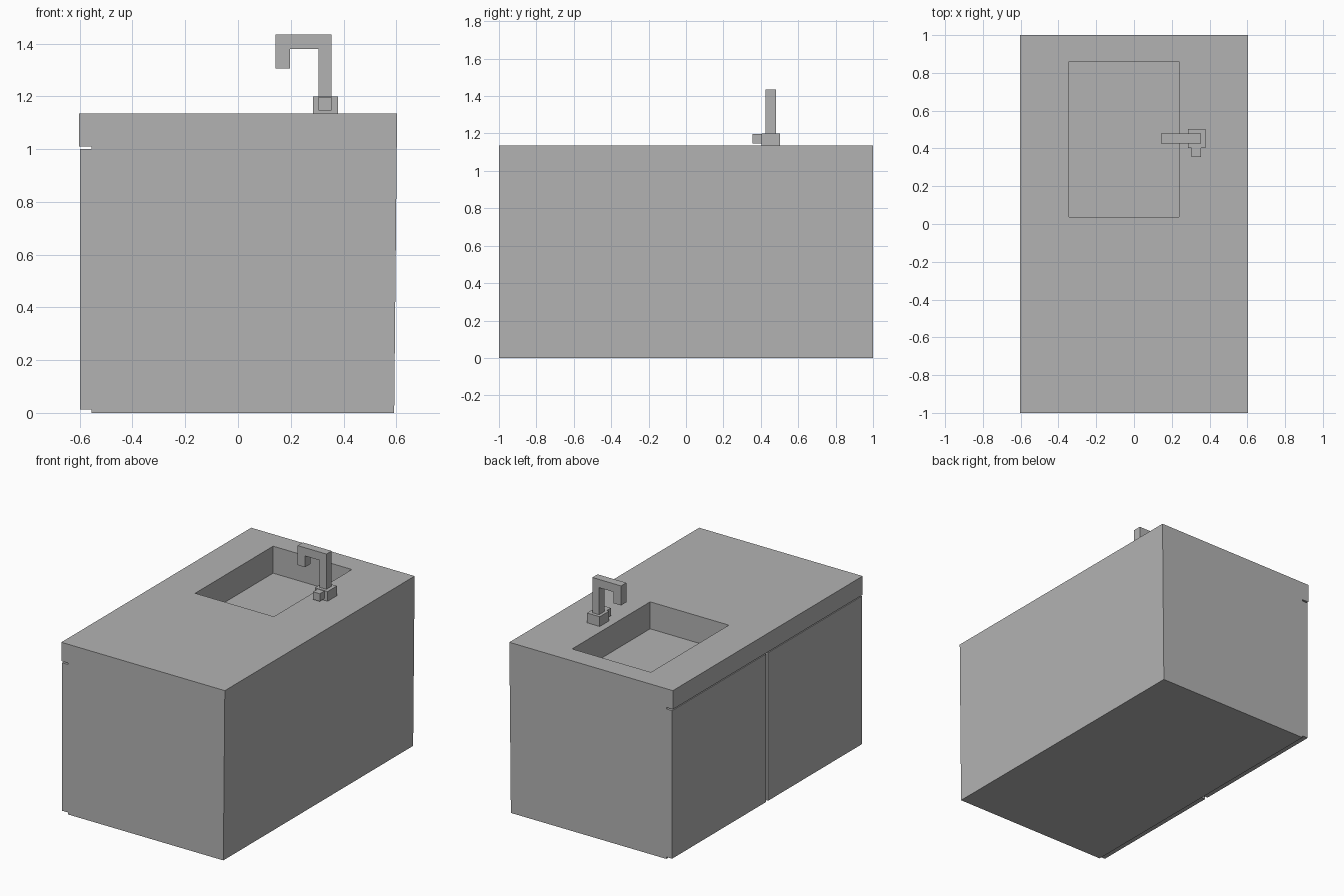
import bpy
import bmesh
from mathutils import Vector

default = bpy.data.objects.get("Cube")
if default:
    bpy.data.objects.remove(default, do_unlink=True)

grey = bpy.data.materials.new("plain grey")
grey.use_nodes = True
colour = (0.45, 0.45, 0.45, 1)
grey.diffuse_color = colour
grey.node_tree.nodes["Principled BSDF"].inputs["Base Color"].default_value = colour


def prism(name, profile, y0, y1):
    """Extrude an (x, z) profile along y."""
    bm = bmesh.new()
    face = bm.faces.new([bm.verts.new((x, y0, z)) for x, z in profile])
    ext = bmesh.ops.extrude_face_region(bm, geom=[face])
    moved = [v for v in ext["geom"] if isinstance(v, bmesh.types.BMVert)]
    bmesh.ops.translate(bm, verts=moved, vec=Vector((0, y1 - y0, 0)))
    bmesh.ops.recalc_face_normals(bm, faces=bm.faces)
    mesh = bpy.data.meshes.new(name)
    bm.to_mesh(mesh)
    bm.free()
    mesh.materials.append(grey)
    obj = bpy.data.objects.new(name, mesh)
    bpy.context.collection.objects.link(obj)
    return obj


def box(name, x, y, z):
    corners = [(x[0], z[0]), (x[1], z[0]), (x[1], z[1]), (x[0], z[1])]
    return prism(name, corners, *y)


# Cabinet and overhanging worktop in one profile
top = 1.135
cabinet = prism("cabinet_with_worktop", [
    (-0.555, 0), (0.592, 0), (0.603, top),
    (-0.603, top), (-0.603, 1.01), (-0.555, 1.01)], -1, 1)

# Rectangular basin cut into the worktop
cutter = box("basin_cutter", (-0.343, 0.238), (0.038, 0.86), (top - 0.18, top + 0.1))
cutter.hide_render = True
cut = cabinet.modifiers.new("basin", 'BOOLEAN')
cut.operation = 'DIFFERENCE'
cut.solver = 'EXACT'
cut.object = cutter
bpy.context.view_layer.objects.active = cabinet
bpy.ops.object.modifier_apply(modifier=cut.name)
bpy.data.objects.remove(cutter, do_unlink=True)

# Pair of doors with a narrow gap between them
for side, y in (("front", (-1, -0.012)), ("back", (0.012, 1))):
    box(side + "_door", (-0.598, -0.555), y, (0.013, 1.0))

# Tap: square base, lever and hooked spout
box("tap_base", (0.285, 0.379), (0.403, 0.502), (top, 1.2))
box("tap_lever", (0.305, 0.355), (0.355, 0.403), (1.146, 1.197))
prism("tap_spout", [
    (0.305, 1.2), (0.355, 1.2), (0.355, 1.435), (0.143, 1.435),
    (0.143, 1.305), (0.197, 1.305), (0.197, 1.38), (0.305, 1.38)], 0.425, 0.48)
